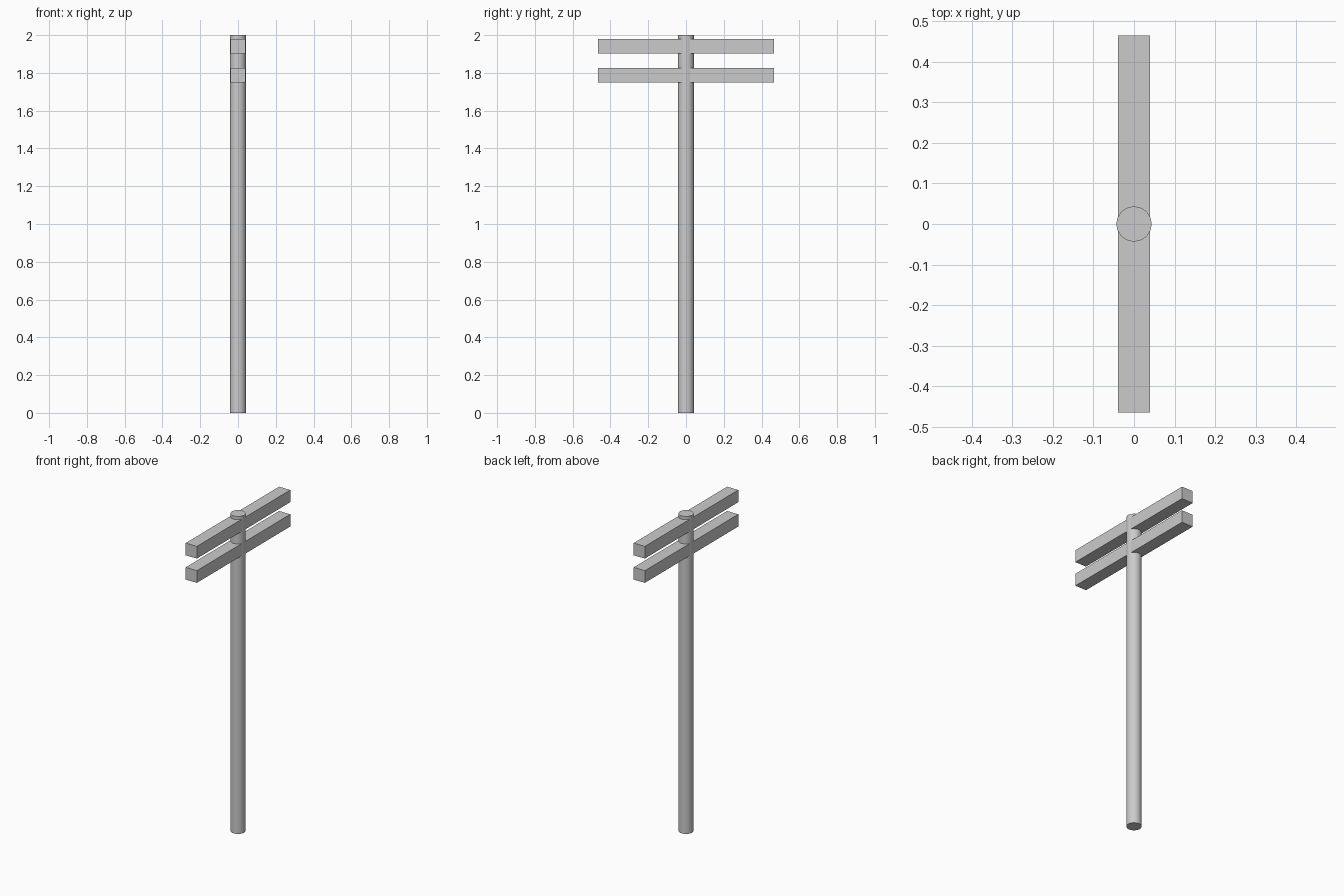
import bpy
import math

cube = bpy.data.objects.get("Cube")
if cube:
    bpy.data.objects.remove(cube, do_unlink=True)

# Single plain grey
grey = bpy.data.materials.new("light_grey")
grey.use_nodes = True
colour = (0.6, 0.6, 0.6, 1)
grey.diffuse_color = colour
grey.node_tree.nodes["Principled BSDF"].inputs["Base Color"].default_value = colour

HEIGHT = 2.0
RADIUS = 0.043
ARM_SIZE = (0.078, 0.93, 0.077)


def finish(name):
    obj = bpy.context.object
    obj.name = name
    obj.data.materials.append(grey)
    return obj


# Round upright pole
bpy.ops.mesh.primitive_cylinder_add(vertices=48, radius=RADIUS, depth=HEIGHT,
                                    location=(0, 0, HEIGHT / 2))
finish("pole")
bpy.ops.object.shade_smooth_by_angle(angle=math.radians(30))

# Two square crossarms running through the pole
for name, z in (("lower_crossarm", 1.788), ("upper_crossarm", 1.941)):
    bpy.ops.mesh.primitive_cube_add(size=1, location=(0, 0, z))
    arm = finish(name)
    arm.scale = ARM_SIZE
    bpy.ops.object.transform_apply(location=False, rotation=False, scale=True)
